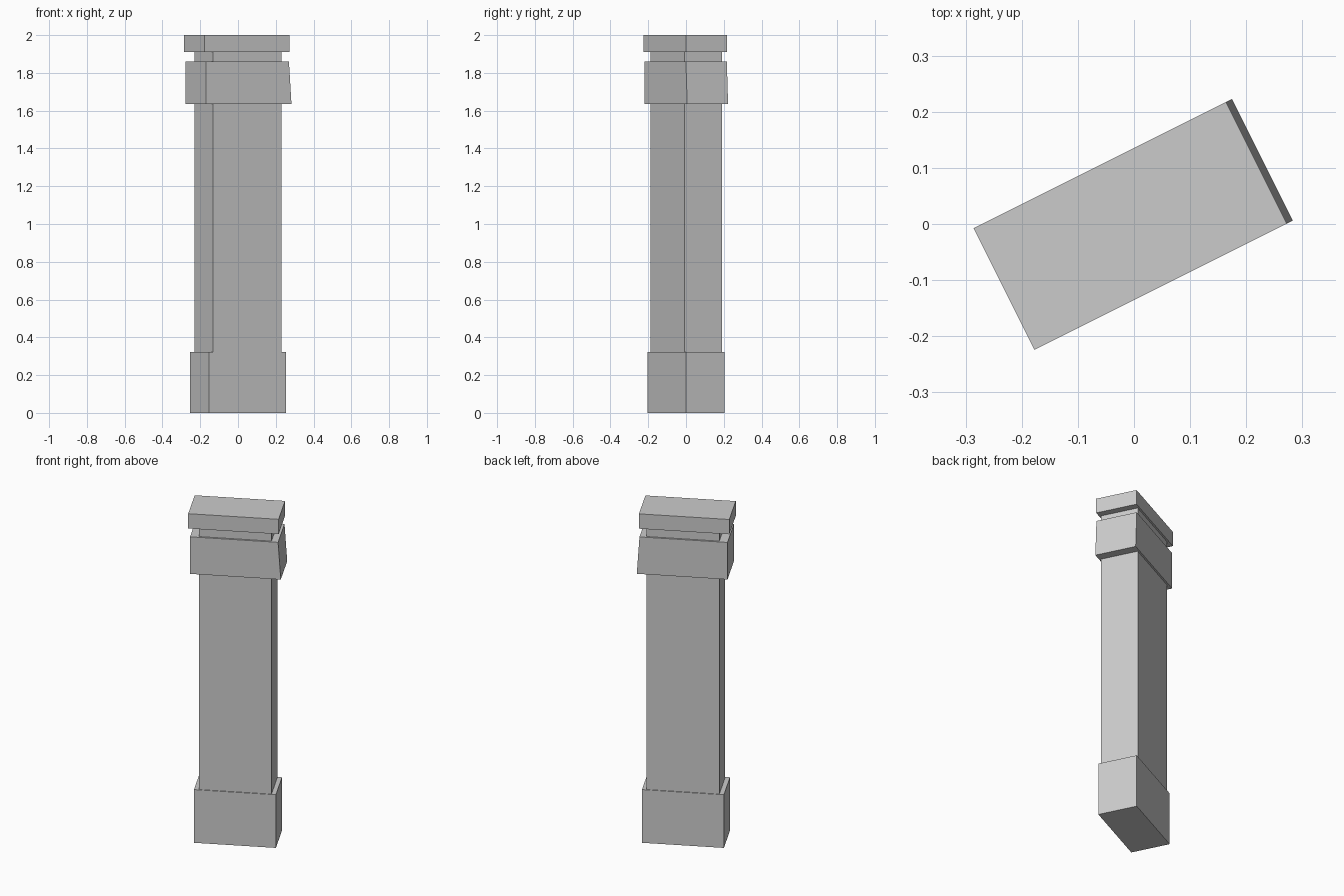
import bpy, bmesh, math
from mathutils import Matrix

if "Cube" in bpy.data.objects:
    bpy.data.objects.remove(bpy.data.objects["Cube"])

# The whole pillar is turned about the vertical axis
TURN = Matrix.Rotation(math.atan2(1, 2), 4, 'Z')


def block(name, u0, u1, half_depth, z0, z1, u1_top=None):
    """Box in the turned frame; u1_top slopes its far end."""
    bm = bmesh.new()
    bmesh.ops.create_cube(bm, size=1)
    for v in bm.verts:
        upper = v.co.z > 0
        end = u1_top if (upper and u1_top is not None) else u1
        v.co = (end if v.co.x > 0 else u0,
                math.copysign(half_depth, v.co.y),
                z1 if upper else z0)
    bm.transform(TURN)
    mesh = bpy.data.meshes.new(name)
    bm.to_mesh(mesh)
    bm.free()
    obj = bpy.data.objects.new(name, mesh)
    bpy.context.collection.objects.link(obj)


# Plinth at the foot
block("base", -0.228, 0.228, 0.115, 0.0, 0.323)
# Shaft, running through the collar up to the cap
block("shaft", -0.202, 0.203, 0.1105, 0.323, 1.91)
# Collar with one sloping end
block("collar", -0.249, 0.256, 0.121, 1.635, 1.86, u1_top=0.241)
# Top slab
block("cap", -0.259, 0.244, 0.121, 1.91, 2.0)
